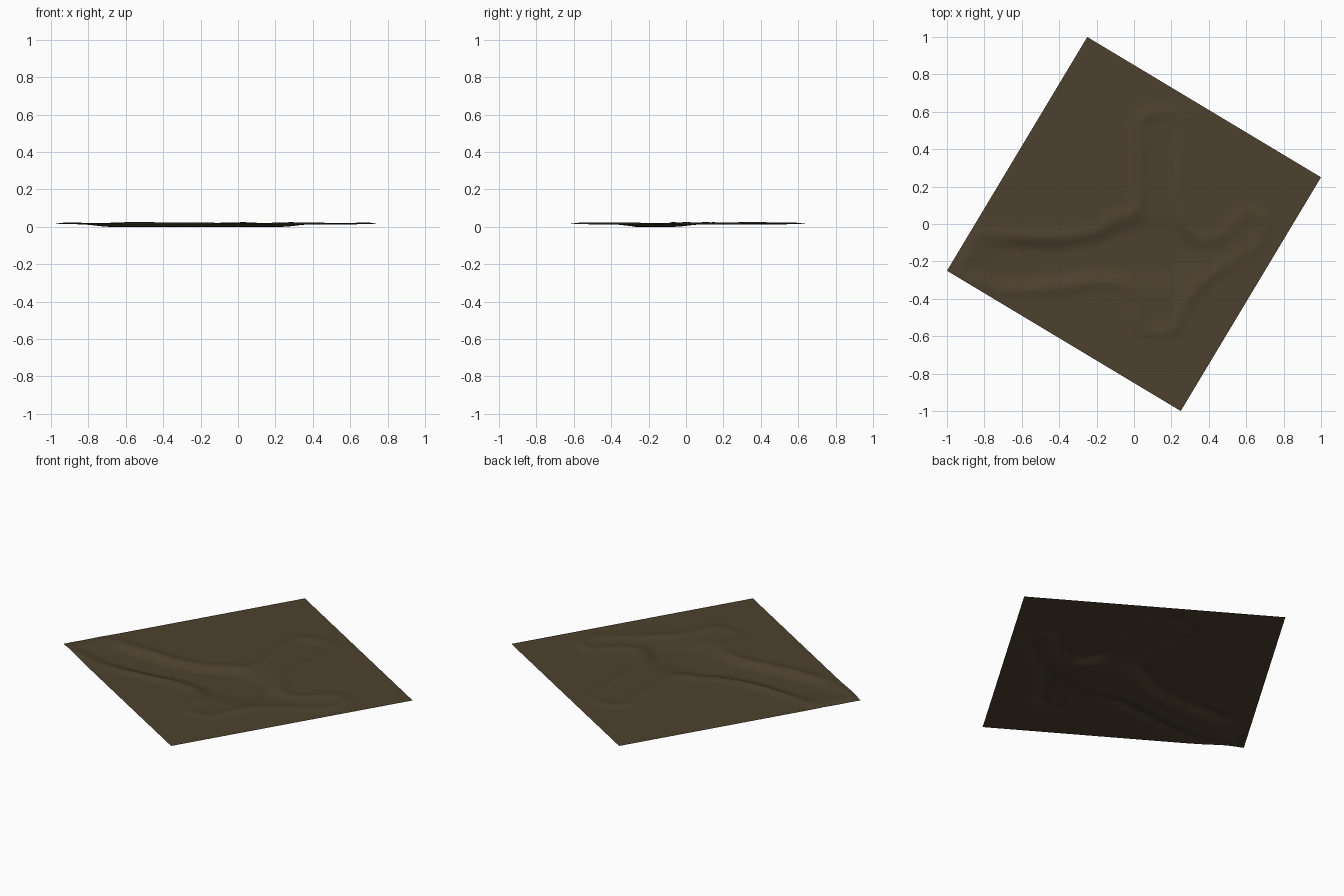
import bpy, bmesh, math
from mathutils import Vector, Matrix

if "Cube" in bpy.data.objects:
    bpy.data.objects.remove(bpy.data.objects["Cube"])

BASE, RIDGE, DEPTH = 0.019, 0.012, 0.014

# Crest line of the raised rim around the three-toed imprint (with heel)
crest = [(-.93, -.26), (-.87, -.16), (-.82, -.06), (-.6, -.065), (-.4, -.07), (-.2, -.03),
         (-.1, .03), (.01, .07), (.03, .2), (.03, .4), (.03, .54), (.1, .59), (.22, .59),
         (.265, .5), (.25, .3), (.26, .08), (.32, -.06), (.42, -.08), (.52, -.02),
         (.61, .06), (.69, .01), (.67, -.1), (.5, -.22), (.36, -.32), (.26, -.45),
         (.21, -.56), (.12, -.575), (.04, -.56), (.015, -.5), (.02, -.4), (-.06, -.33),
         (-.2, -.31), (-.4, -.34), (-.6, -.355), (-.76, -.34)]
crest = [Vector(p) for p in crest]


def smooth_loop(pts, steps=3):
    out, n = [], len(pts)
    for i in range(n):
        a, b, c, d = (pts[(i + k) % n] for k in (-1, 0, 1, 2))
        for s in range(steps):
            t = s / steps
            out.append(0.5 * (2 * b + (c - a) * t + (2 * a - 5 * b + 4 * c - d) * t * t
                              + (3 * b - a - 3 * c + d) * t ** 3))
    return out


def seg_dist(p, a, b):
    ab = b - a
    t = max(0, min(1, (p - a).dot(ab) / ab.length_squared))
    return (p - a - ab * t).length


def smoothstep(t):
    t = max(0, min(1, t))
    return t * t * (3 - 2 * t)


loop = smooth_loop(crest)
edges = list(zip(loop, loop[1:] + loop[:1]))


def height(p):
    dist = min(seg_dist(p, a, b) for a, b in edges)
    inside = False
    for a, b in edges:
        if (a.y > p.y) != (b.y > p.y) and p.x < a.x + (p.y - a.y) * (b.x - a.x) / (b.y - a.y):
            inside = not inside
    # Uneven pushed-up rim
    wobble = 0.72 + 0.2 * math.sin(9 * p.x + 4 * p.y) + 0.08 * math.sin(23 * p.y - 17 * p.x)
    z = BASE + RIDGE * wobble * math.exp(-(dist / 0.036) ** 2)
    # Sunken floor, deepest along the long toe and the palm
    if inside:
        axis = seg_dist(p, Vector((-.6, -.21)), Vector((.15, -.15)))
        deep = 1 - smoothstep((axis - 0.08) / 0.16)
        z -= DEPTH * smoothstep(dist / 0.09) * (0.1 + 0.9 * deep)
    return z


# Square ground sheet turned about z
bm = bmesh.new()
bmesh.ops.create_grid(bm, x_segments=84, y_segments=84, size=math.hypot(1.25, .75) / 2,
                      matrix=Matrix.Rotation(math.atan2(-.75, 1.25), 4, 'Z'))
for v in bm.verts:
    v.co.z = height(Vector((v.co.x, v.co.y)))
low = min(v.co.z for v in bm.verts)
for v in bm.verts:
    v.co.z -= low
for f in bm.faces:
    f.smooth = True
mesh = bpy.data.meshes.new("ground_imprint")
bm.to_mesh(mesh)
bm.free()
obj = bpy.data.objects.new("ground_imprint", mesh)
bpy.context.collection.objects.link(obj)
mat = bpy.data.materials.new("mud")
mat.diffuse_color = (0.075, 0.053, 0.028, 1)
mat.use_nodes = True
mat.node_tree.nodes["Principled BSDF"].inputs["Base Color"].default_value = mat.diffuse_color
mesh.materials.append(mat)
